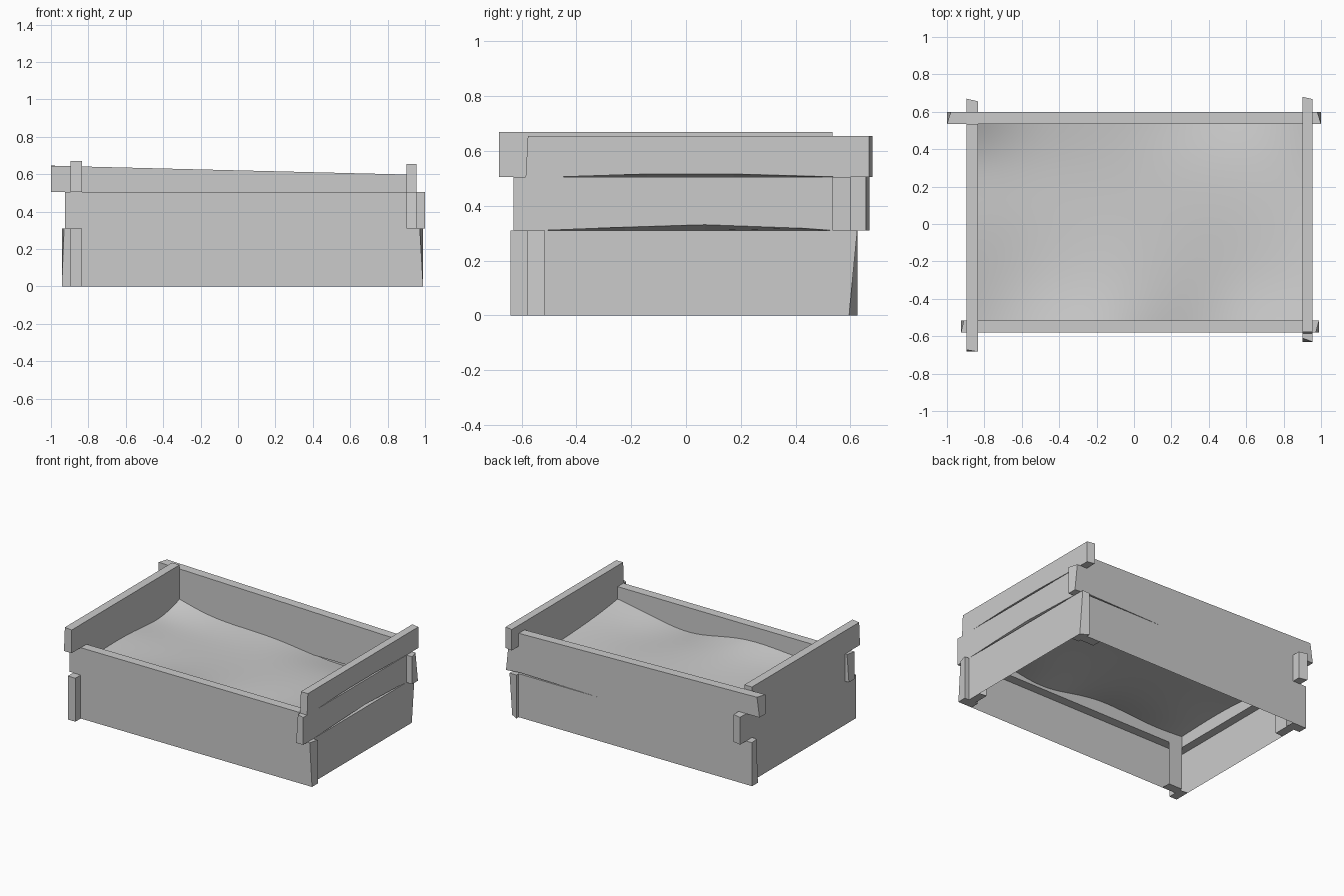
import bpy
import bmesh

cube = bpy.data.objects.get("Cube")
if cube:
    bpy.data.objects.remove(cube, do_unlink=True)

grey = bpy.data.materials.new("plain grey")
grey.use_nodes = True
COLOUR = (0.6, 0.6, 0.6, 1)
grey.diffuse_color = COLOUR
grey.node_tree.nodes["Principled BSDF"].inputs["Base Color"].default_value = COLOUR


def finish(name, bm):
    mesh = bpy.data.meshes.new(name)
    bm.to_mesh(mesh)
    bm.free()
    mesh.materials.append(grey)
    obj = bpy.data.objects.new(name, mesh)
    bpy.context.collection.objects.link(obj)
    return obj


# Running axis, across-range, inward-facing side and outer bottom corner of each wall
WALLS = {
    "front": ("x", -0.58, -0.515, 1, 0),
    "back": ("x", 0.535, 0.6, 3, 1),
    "left": ("y", 0.9, 0.955, 3, 1),
    "right": ("y", -0.895, -0.835, 1, 0),
}


def plank(tier, wall, lo, hi, z0, z1, z2=None, cut_lo={}, cut_hi={}, bow=(0, 0, 0, 0), hollow=False):
    """Plank from lo to hi; top runs z1 to z2, the outer lower edge may be worn by a bow.
    Cuts shorten end corners: 0 low side bottom, 1 high side bottom, 2 high side top, 3 low side top.
    A hollow plank has no underside, and an inner face only at its ends."""
    axis, v0, v1, inner, outer = WALLS[wall]
    z2 = z1 if z2 is None else z2
    end = 0.11 / (hi - lo)
    bm = bmesh.new()
    rings = []
    for t, worn in zip((0, end, 0.35, 0.6, 1 - end, 1), (0, *bow, 0)):
        ring = []
        for corner, (v, top) in enumerate(((v0, 0), (v1, 0), (v1, 1), (v0, 1))):
            u = lo + (hi - lo) * t
            if t == 0:
                u += cut_lo.get(corner, 0)
            elif t == 1:
                u -= cut_hi.get(corner, 0)
            z = z1 + (z2 - z1) * t if top else z0
            if corner == outer:
                z += worn
            ring.append(bm.verts.new((u, v, z) if axis == "x" else (v, u, z)))
        rings.append(ring)
    open_faces = []
    for n, (a, b) in enumerate(zip(rings, rings[1:])):
        for i in range(4):
            j = (i + 1) % 4
            face = bm.faces.new((a[i], a[j], b[j], b[i]))
            if hollow and 0 < n < 4 and i in (0, inner):
                open_faces.append(face)
    bm.faces.new(rings[0])
    bm.faces.new(rings[-1][::-1])
    bmesh.ops.recalc_face_normals(bm, faces=bm.faces)
    bmesh.ops.delete(bm, geom=open_faces, context="FACES_ONLY")
    finish(f"{tier}_{wall}_plank", bm)


# Bottom tier: each plank butts one neighbour and overhangs the other
plank("bottom", "front", -0.835, 0.99, 0, 0.31, cut_hi={3: 0.018}, hollow=True)
plank("bottom", "left", -0.515, 0.625, 0, 0.31, cut_hi={1: 0.03}, hollow=True)
plank("bottom", "back", -0.942, 0.9, 0, 0.31, cut_lo={3: 0.012}, hollow=True)
plank("bottom", "right", -0.64, 0.535, 0, 0.31, hollow=True)

# Middle tier: overlaps run the other way round
plank("middle", "front", -0.925, 0.9, 0.31, 0.505, cut_lo={2: 0.015})
plank("middle", "left", -0.63, 0.535, 0.31, 0.505, cut_lo={3: 0.02}, bow=(0, 0.012, 0.021, 0.008))
plank("middle", "back", -0.835, 1.0, 0.31, 0.505, cut_hi={2: 0.02}, bow=(0, 0, 0, 0.01))
plank("middle", "right", -0.515, 0.67, 0.31, 0.505, cut_hi={1: 0.014, 2: 0.014})

# Top tier: three walls only, the back plank slopes and the front stays open
plank("top", "left", -0.585, 0.68, 0.505, 0.655, cut_lo={2: 0.008, 3: 0.008},
      cut_hi={1: 0.012, 2: 0.012}, bow=(0, 0.011, 0.011, 0))
plank("top", "back", -1.0, 0.9, 0.505, 0.645, 0.598, cut_lo={2: 0.02})
plank("top", "right", -0.683, 0.535, 0.505, 0.67, cut_lo={3: 0.01})

# Soil: a soft uneven sheet, banked up unevenly at the walls
HEIGHTS = (
    (0.39, 0.37, 0.43, 0.30, 0.37, 0.42),
    (0.40, 0.34, 0.37, 0.34, 0.33, 0.39),
    (0.40, 0.34, 0.34, 0.35, 0.34, 0.37),
    (0.36, 0.33, 0.34, 0.34, 0.33, 0.36),
    (0.43, 0.35, 0.36, 0.29, 0.29, 0.37),
)
SOIL_X = (-0.84, -0.55, -0.1, 0.3, 0.62, 0.91)
SOIL_Y = (-0.525, -0.3, 0.02, 0.32, 0.545)
bm = bmesh.new()
grid = [[bm.verts.new((x, y, z)) for x, z in zip(SOIL_X, row)]
        for y, row in zip(SOIL_Y, HEIGHTS)]
for a, b in zip(grid, grid[1:]):
    for i in range(len(a) - 1):
        bm.faces.new((a[i], a[i + 1], b[i + 1], b[i]))
soil = finish("soil", bm)
smooth = soil.modifiers.new("soft", "SUBSURF")
smooth.levels = smooth.render_levels = 3
smooth.boundary_smooth = "PRESERVE_CORNERS"
for poly in soil.data.polygons:
    poly.use_smooth = True
